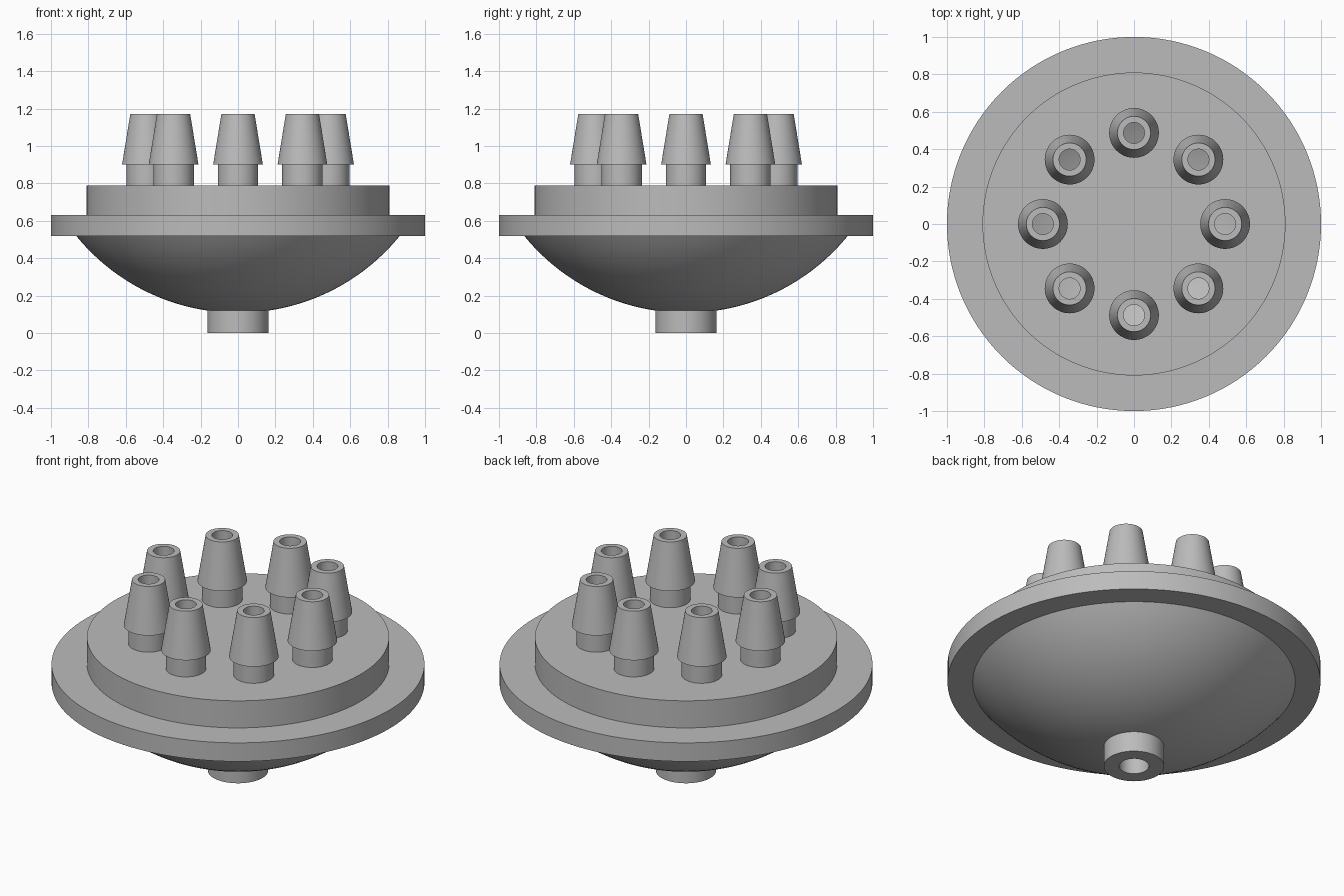
import bpy, bmesh
from math import sin, cos, pi, radians, asin, sqrt

cube = bpy.data.objects.get("Cube")
if cube:
    bpy.data.objects.remove(cube)

grey = bpy.data.materials.new("plain grey")
grey.use_nodes = True
COLOUR = (0.5, 0.5, 0.5, 1)
grey.diffuse_color = COLOUR
grey.node_tree.nodes["Principled BSDF"].inputs["Base Color"].default_value = COLOUR

PORTS = 8
PORT_CIRCLE = 0.487
BORE = 0.056


def lathe(name, profile, steps=96, centre=(0, 0), closed=True):
    """Spin an (r, z) profile around a vertical axis; r = 0 becomes a pole."""
    bm = bmesh.new()
    rings = []
    for r, z in profile:
        if r == 0:
            rings.append([bm.verts.new((0, 0, z))] * steps)
        else:
            rings.append([bm.verts.new((r * cos(2 * pi * i / steps),
                                        r * sin(2 * pi * i / steps), z))
                          for i in range(steps)])
    pairs = list(zip(rings, rings[1:]))
    if closed:
        pairs.append((rings[-1], rings[0]))
    for a, b in pairs:
        for i in range(steps):
            j = (i + 1) % steps
            corners = list(dict.fromkeys((a[i], a[j], b[j], b[i])))
            if len(corners) > 2:
                bm.faces.new(corners)
    bmesh.ops.recalc_face_normals(bm, faces=bm.faces)
    mesh = bpy.data.meshes.new(name)
    bm.to_mesh(mesh)
    bm.free()
    mesh.materials.append(grey)
    obj = bpy.data.objects.new(name, mesh)
    obj.location = (*centre, 0)
    bpy.context.collection.objects.link(obj)
    return obj


def select(obj):
    bpy.ops.object.select_all(action='DESELECT')
    obj.select_set(True)
    bpy.context.view_layer.objects.active = obj


def smooth(obj):
    select(obj)
    bpy.ops.object.shade_smooth_by_angle(angle=radians(30))


def port_centres():
    for k in range(PORTS):
        a = 2 * pi * k / PORTS
        yield PORT_CIRCLE * cos(a), PORT_CIRCLE * sin(a)


# Stepped lid: wide flange with a raised disc
lid = lathe("flanged_lid", [(0, 0.52), (1, 0.52), (1, 0.63), (0.81, 0.63),
                            (0.81, 0.79), (0, 0.79)], 128, closed=False)

# Bores through the lid under every nozzle
bm = bmesh.new()
for x, y in port_centres():
    made = bmesh.ops.create_cone(bm, cap_ends=True, segments=48, radius1=BORE,
                                 radius2=BORE, depth=0.6)
    bmesh.ops.translate(bm, verts=made["verts"], vec=(x, y, 0.65))
mesh = bpy.data.meshes.new("bore_cutter")
bm.to_mesh(mesh)
bm.free()
mesh.materials.append(grey)
cutter = bpy.data.objects.new("bore_cutter", mesh)
cutter.hide_render = True
bpy.context.collection.objects.link(cutter)
cut = lid.modifiers.new("bores", 'BOOLEAN')
cut.operation = 'DIFFERENCE'
cut.solver = 'EXACT'
cut.object = cutter
select(lid)
bpy.ops.object.modifier_apply(modifier=cut.name)
bpy.data.objects.remove(cutter)
smooth(lid)

# Hollow bowl: a spherical cap with a wall, open at the inlet
CENTRE_Z, RADIUS, WALL = 1.223, 1.115, 0.05


def arc(radius, r_start, r_end, steps=20):
    a, b = asin(r_start / radius), asin(r_end / radius)
    return [(radius * sin(t), CENTRE_Z - radius * cos(t))
            for t in (a + (b - a) * i / steps for i in range(steps + 1))]


inner = RADIUS - WALL
rim = sqrt(inner ** 2 - (CENTRE_Z - 0.52) ** 2)
smooth(lathe("hollow_bowl", arc(RADIUS, 0.08, 0.865) + arc(inner, rim, 0.08), 128))

# Inlet pipe under the bowl
smooth(lathe("inlet_pipe", [(0.08, 0), (0.162, 0), (0.162, 0.13), (0.08, 0.13)], 64))

# Ring of tapered outlet nozzles on short stems
for k, centre in enumerate(port_centres()):
    smooth(lathe(f"outlet_nozzle_{k + 1}",
                 [(BORE, 0.785), (0.108, 0.785), (0.108, 0.9), (0.133, 0.9),
                  (0.089, 1.17), (BORE, 1.17)], 48, centre))
